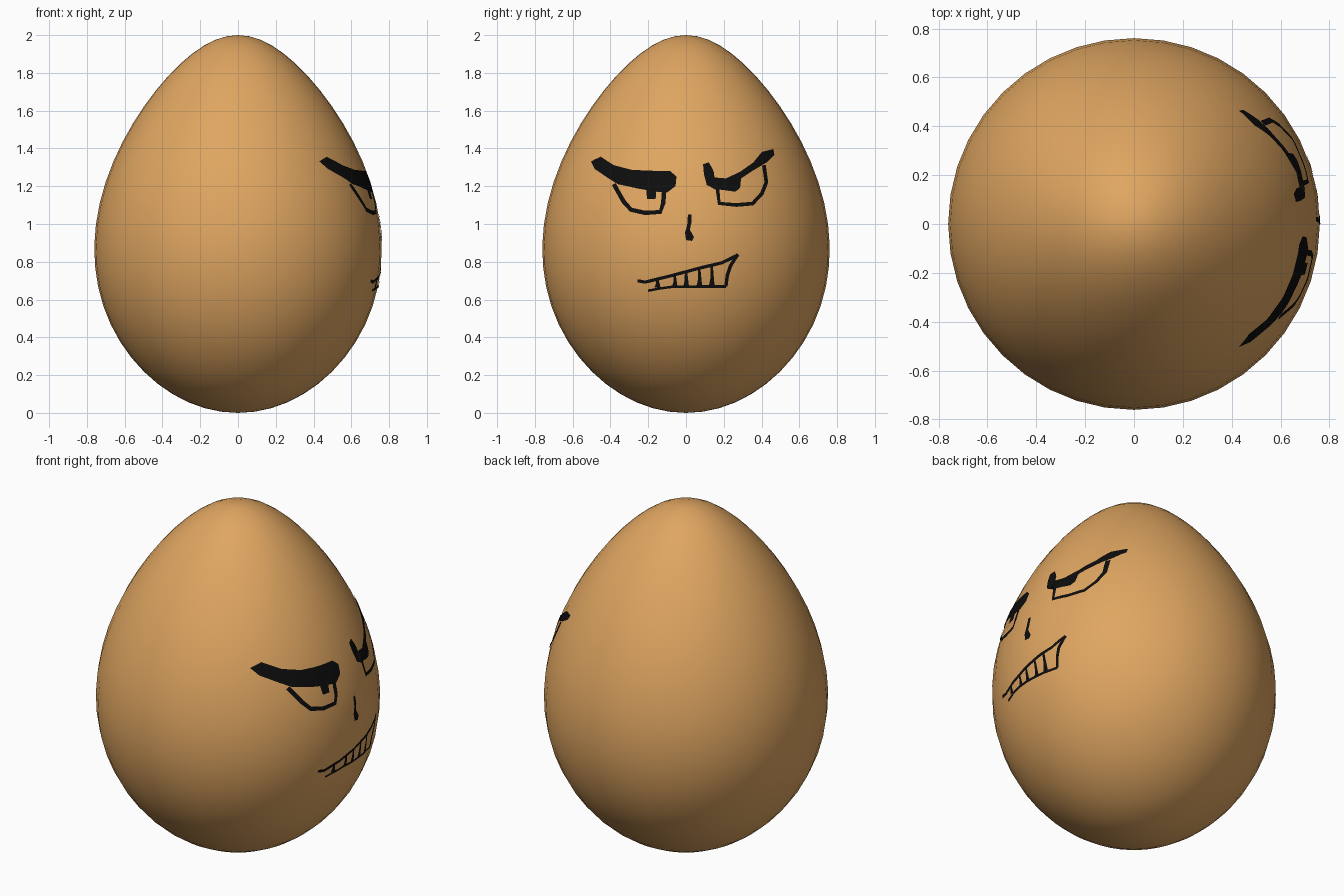
import bpy, bmesh
from mathutils import Vector
from mathutils.bvhtree import BVHTree

if "Cube" in bpy.data.objects:
    bpy.data.objects.remove(bpy.data.objects["Cube"])


def material(name, rgb):
    m = bpy.data.materials.new(name)
    m.diffuse_color = (*rgb, 1)
    m.use_nodes = True
    m.node_tree.nodes["Principled BSDF"].inputs["Base Color"].default_value = m.diffuse_color
    return m


SHELL = material("warm tan shell", (0.74, 0.38, 0.12))
INK = material("black ink", (0.004, 0.004, 0.004))


def finish(bm, name, mat):
    for f in bm.faces:
        f.smooth = True
    me = bpy.data.meshes.new(name)
    bm.to_mesh(me)
    me.materials.append(mat)
    ob = bpy.data.objects.new(name, me)
    bpy.context.collection.objects.link(ob)
    return ob


# Egg body: a unit sphere whose radius narrows towards the top
egg = bmesh.new()
bmesh.ops.create_uvsphere(egg, u_segments=40, v_segments=28, radius=1)
for v in egg.verts:
    u = v.co.z
    k = 0.752 - 0.13 * u - 0.09 * u * u
    v.co = Vector((v.co.x * k, v.co.y * k, u + 1))
egg.normal_update()
surface = BVHTree.FromBMesh(egg)
finish(egg, "egg_shell", SHELL)


def stroke(points, width):
    """Quads along a polyline of (y, z) points, with mitred joints."""
    pts = [Vector(p) for p in points]
    sides = []
    for i, p in enumerate(pts):
        d = (pts[min(i + 1, len(pts) - 1)] - pts[max(i - 1, 0)]).normalized()
        n = Vector((-d.y, d.x)) * width / 2
        sides.append((p + n, p - n))
    return [(a[0], a[1], b[1], b[0]) for a, b in zip(sides, sides[1:])]


def decal(name, polygons):
    """Lay flat (y, z) polygons, in hundredths, onto the +x side of the egg."""
    bm = bmesh.new()
    for poly in polygons:
        bm.faces.new([bm.verts.new((0, p[0] / 100, p[1] / 100)) for p in poly])
    bmesh.ops.triangulate(bm, faces=bm.faces[:])
    # cut on a fine grid so that the plate can follow the curve
    for axis, lo, hi in ((1, -18, 18), (2, 18, 50)):
        for i in range(lo, hi):
            co, no = Vector(), Vector()
            co[axis], no[axis] = i * 0.03, 1
            bmesh.ops.bisect_plane(bm, geom=bm.verts[:] + bm.edges[:] + bm.faces[:],
                                   plane_co=co, plane_no=no)
    for v in bm.verts:
        hit, normal, _, _ = surface.ray_cast(Vector((2, v.co.y, v.co.z)), Vector((-1, 0, 0)))
        if hit:
            v.co = hit + normal * 0.004
    bm.normal_update()
    for f in bm.faces:
        if f.normal.x < 0:
            f.normal_flip()
    return finish(bm, name, INK)


# Brows
decal("left_brow", [[(-50, 133), (-45, 135.5), (-38, 131), (-28.5, 128.5), (-16.5, 128),
                     (-8.5, 128), (-5, 125), (-5.5, 120), (-10, 116.5), (-15.5, 117),
                     (-24.5, 118.5), (-36, 121), (-41.5, 124.5), (-48, 129)]])
decal("right_brow", [[(9, 131.5), (12, 132.5), (14.5, 128), (15, 124.5), (21, 124),
                      (28.5, 127.5), (35.5, 132.5), (40, 138), (46, 139.5), (46.5, 136.5),
                      (42.5, 132.5), (35, 128), (29, 124), (28.5, 119), (26, 117),
                      (23, 119), (15, 118.5), (11, 120.5), (9.5, 126)]])

# Eye outlines and pupil
decal("left_eye", stroke([(-38, 121), (-33, 112), (-29, 107.5), (-21.5, 105.8),
                          (-13.5, 106.3), (-12, 111), (-11.5, 118)], 2.3))
decal("left_pupil", [[(-21, 118.5), (-15.5, 118.5), (-16, 113), (-20.5, 113)]])
decal("right_eye", stroke([(16.5, 119), (17.5, 110.8), (26.5, 110), (35, 110.7),
                           (40, 116), (42.3, 122), (41, 131)], 2))

# Nose
decal("nose", [[(1, 105), (2.8, 105), (2.8, 100.5), (2, 97), (4.2, 93), (3.2, 91),
                (0, 91.5), (-0.5, 95.5), (0.6, 99.5)]])

# Mouth: lips, corner and tooth gaps that widen at the bottom
decal("upper_lip", stroke([(-25.5, 70), (-21.5, 69.3), (-8.5, 72.5), (7.5, 76.8),
                           (19, 79.5), (27.5, 83.7)], 1.7))
decal("mouth_corner", stroke([(27.3, 84), (23.5, 78), (21.8, 73), (21, 67)], 1.8))
decal("lower_lip", stroke([(-20, 64.8), (-13.5, 66), (-7.5, 66.8), (6.5, 67), (21, 67)], 1.3))
decal("tooth_gaps", [[(y - 0.6, 74.7 + 0.26 * y), (y + 0.6, 74.7 + 0.26 * y),
                      (y + 0.7, 69), (y + 1.6, 66.5), (y - 1.6, 66.5), (y - 0.7, 69)]
                     for y in (-15, -6, 0, 7, 13.5)])
